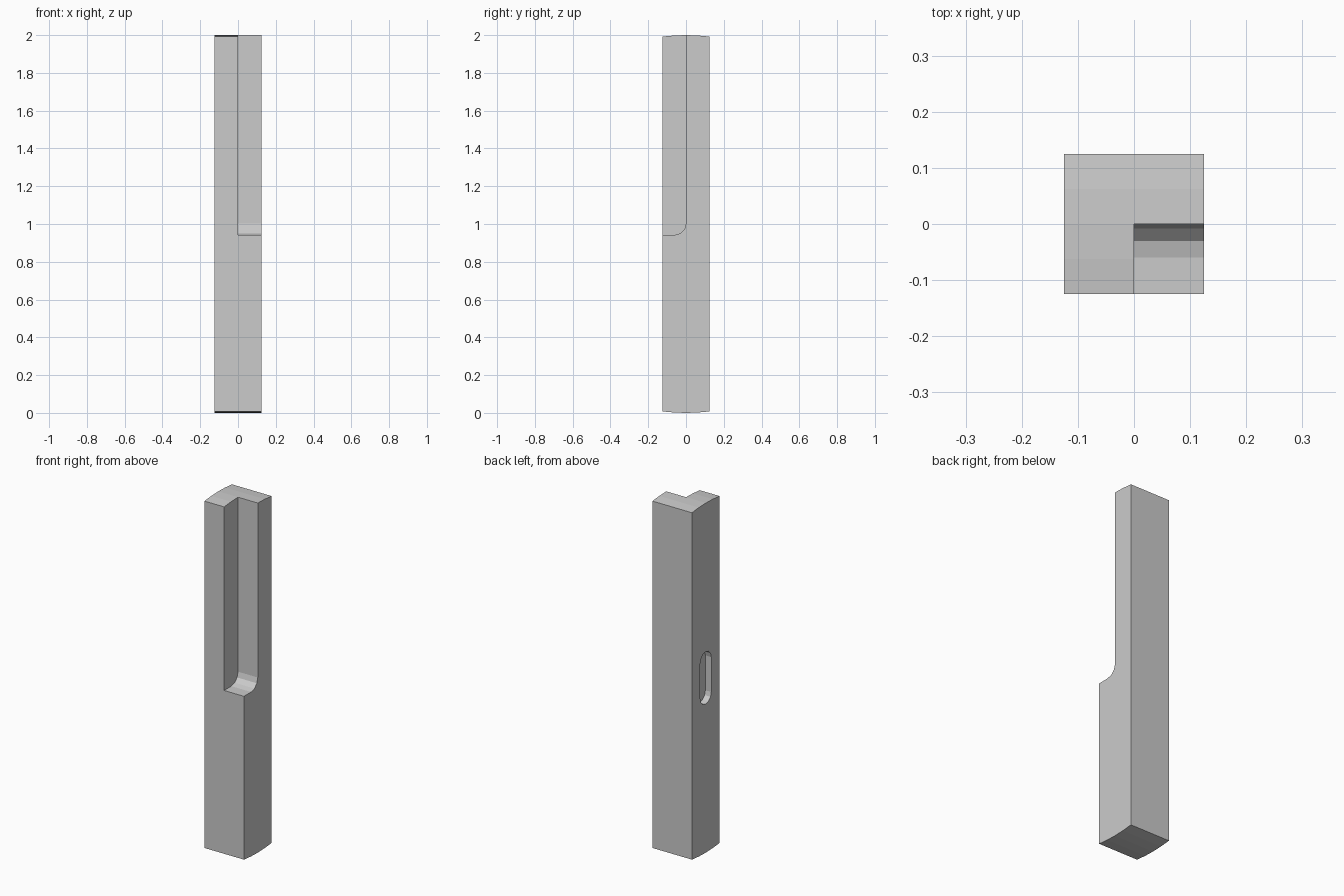
import bpy, bmesh
from math import sin, cos, pi, sqrt

if "Cube" in bpy.data.objects:
    bpy.data.objects.remove(bpy.data.objects["Cube"])

HALF = 0.125


def prism(name, profile, x0, x1):
    """Extrude a closed (y, z) profile along x."""
    bm = bmesh.new()
    face = bm.faces.new([bm.verts.new((x0, y, z)) for y, z in profile])
    new = bmesh.ops.extrude_face_region(bm, geom=[face])["geom"]
    bmesh.ops.translate(bm, vec=(x1 - x0, 0, 0),
                        verts=[v for v in new if isinstance(v, bmesh.types.BMVert)])
    bmesh.ops.recalc_face_normals(bm, faces=bm.faces)
    mesh = bpy.data.meshes.new(name)
    bm.to_mesh(mesh)
    bm.free()
    obj = bpy.data.objects.new(name, mesh)
    bpy.context.collection.objects.link(obj)
    return obj


def cut(target, cutter):
    mod = target.modifiers.new(cutter.name, "BOOLEAN")
    mod.operation = "DIFFERENCE"
    mod.solver = "EXACT"
    mod.object = cutter
    bpy.context.view_layer.objects.active = target
    bpy.ops.object.modifier_apply(modifier=mod.name)
    bpy.data.objects.remove(cutter, do_unlink=True)


# Square post with gently arched ends (arc of radius 1 about mid height)
ys = [-HALF + HALF * i / 2 for i in range(5)]
ends = [(y, 1 - sqrt(1 - y * y)) for y in ys]
post = prism("post", ends + [(y, 2 - z) for y, z in reversed(ends)], -HALF, HALF)

# Long corner notch with a rounded inner foot
r, foot = 0.06, 0.942
arc = [(-r + r * sin(i * pi / 6), foot + r - r * cos(i * pi / 6)) for i in range(4)]
cut(post, prism("notch_cutter", [(-0.2, foot)] + arc + [(0, 2.1), (-0.2, 2.1)], 0, 0.2))

# Shallow round-ended slot in the left face
sr, n = 0.05, 6
slot = [(sr * cos(i * pi / n), 1.1 + sr * sin(i * pi / n)) for i in range(n + 1)]
slot += [(-y, 2 - z) for y, z in slot]
cut(post, prism("slot_cutter", slot, -0.2, -HALF + 0.0375))
